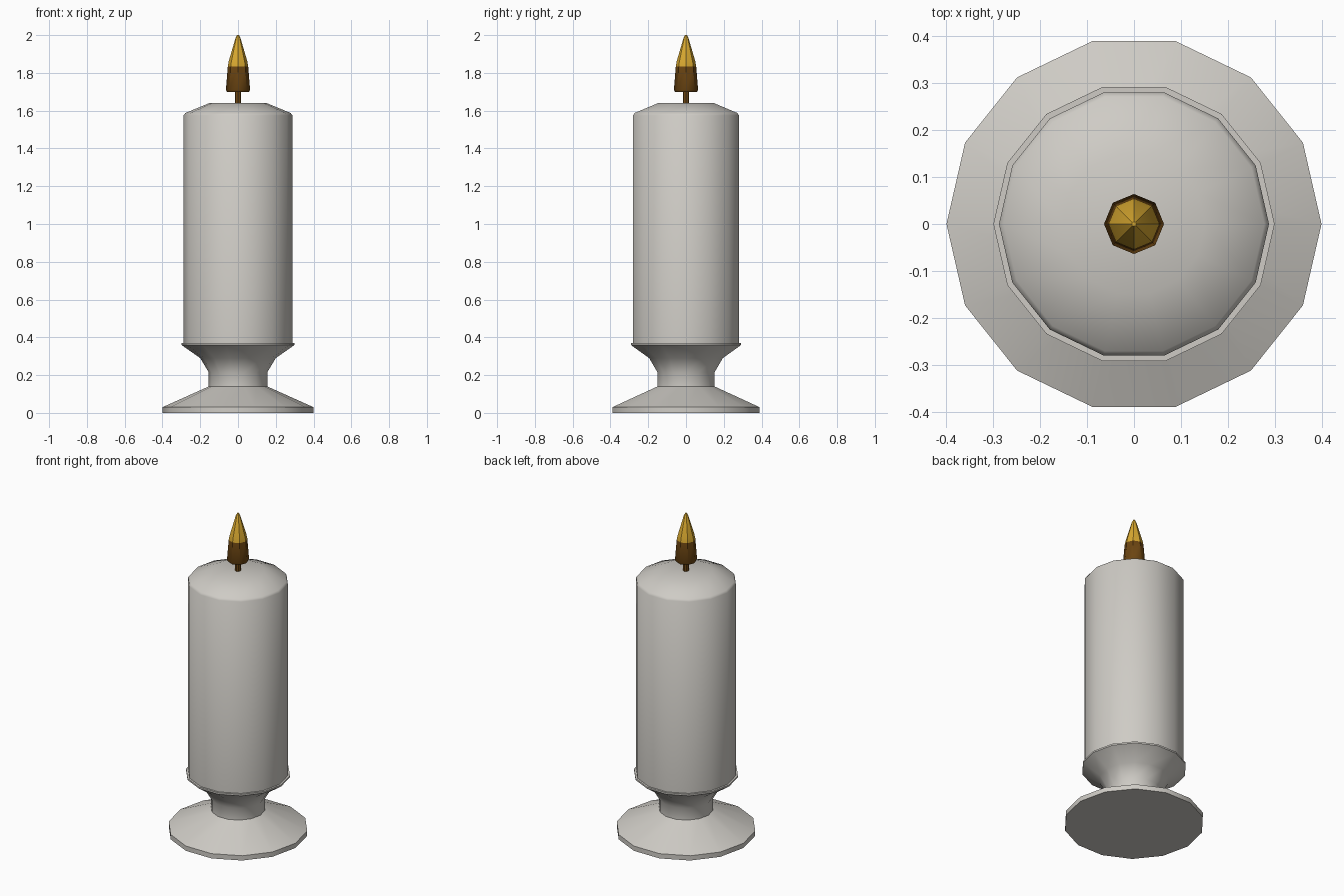
import bpy, bmesh, math

if "Cube" in bpy.data.objects:
    bpy.data.objects.remove(bpy.data.objects["Cube"])


def material(name, rgb):
    m = bpy.data.materials.new(name)
    m.diffuse_color = (*rgb, 1)
    m.use_nodes = True
    m.node_tree.nodes["Principled BSDF"].inputs["Base Color"].default_value = m.diffuse_color
    return m


wax = material("warm_grey", (0.62, 0.60, 0.56))
brown = material("dark_brown", (0.15, 0.06, 0.006))
gold = material("golden_yellow", (0.70, 0.40, 0.03))


def lathe(name, profile, sides, mat, angle=40):
    """Turn (radius, height) points about z and cap both ends."""
    bm = bmesh.new()
    rings = []
    for r, z in profile:
        rings.append([bm.verts.new((r * math.cos(2 * math.pi * i / sides),
                                    r * math.sin(2 * math.pi * i / sides), z))
                      for i in range(sides)])
    for a, b in zip(rings, rings[1:]):
        for i in range(sides):
            j = (i + 1) % sides
            bm.faces.new((a[i], a[j], b[j], b[i]))
    bm.faces.new(rings[0][::-1])
    bm.faces.new(rings[-1])
    me = bpy.data.meshes.new(name)
    bm.to_mesh(me)
    bm.free()
    me.materials.append(mat)
    ob = bpy.data.objects.new(name, me)
    bpy.context.collection.objects.link(ob)
    bpy.ops.object.select_all(action='DESELECT')
    ob.select_set(True)
    bpy.context.view_layer.objects.active = ob
    bpy.ops.object.shade_smooth_by_angle(angle=math.radians(angle))
    return ob


# Flared foot, narrow stem and cup
lathe("holder", [(0.40, 0), (0.40, 0.03), (0.155, 0.14), (0.155, 0.215),
                 (0.20, 0.29), (0.30, 0.36), (0.30, 0.37)], 14, wax, 50)
# Candle body with sloped shoulder
lathe("candle", [(0.288, 0.37), (0.288, 1.575), (0.278, 1.588),
                 (0.152, 1.64)], 14, wax)
# Wick
lathe("wick", [(0.017, 1.635), (0.017, 1.71)], 8, brown)
# Flame, dark lower half and bright tip
flame = lathe("flame", [(0.058, 1.70), (0.064, 1.71), (0.054, 1.835),
                        (0.049, 1.862), (0.013, 1.985), (0.005, 2.0)], 8, brown)
flame.data.materials.append(gold)
for p in flame.data.polygons:
    if p.center.z > 1.835:
        p.material_index = 1
